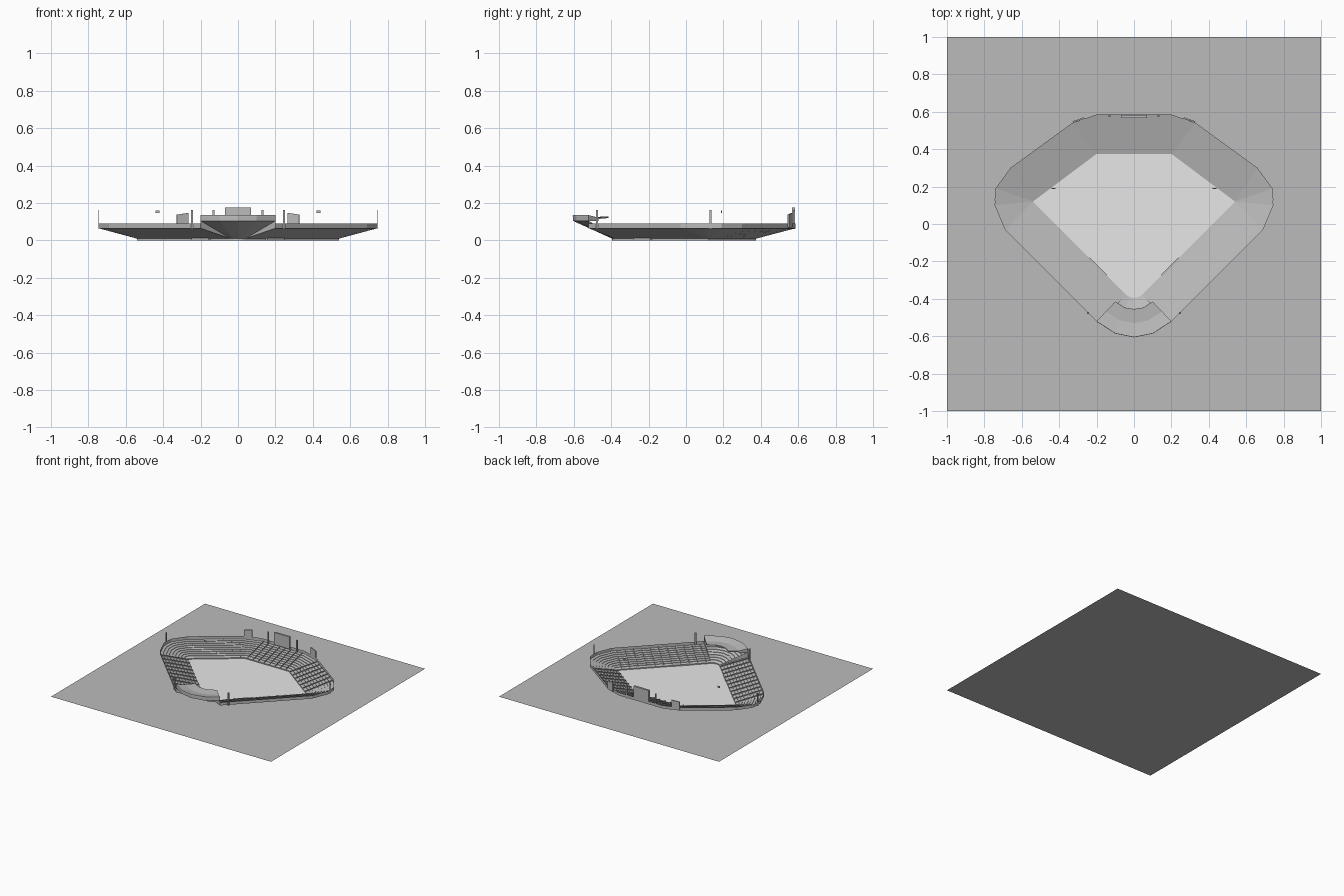
import bpy, bmesh
from mathutils import Vector

cube = bpy.data.objects.get("Cube")
if cube:
    bpy.data.objects.remove(cube, do_unlink=True)


def make_material(name, rgb):
    mat = bpy.data.materials.new(name)
    mat.use_nodes = True
    color = (*rgb, 1.0)
    mat.diffuse_color = color
    mat.node_tree.nodes["Principled BSDF"].inputs["Base Color"].default_value = color
    return mat


concrete = make_material("concrete grey", (0.5, 0.5, 0.5))
field_white = make_material("field white", (0.95, 0.95, 0.95))


def build(name, polygons, mat=concrete, mirror=False, thickness=0.0):
    """Make one object from a list of polygons, optionally mirrored over x."""
    bm = bmesh.new()
    for poly in polygons:
        bm.faces.new([bm.verts.new(p) for p in poly])
        if mirror:
            bm.faces.new([bm.verts.new((-p[0], p[1], p[2])) for p in reversed(poly)])
    bmesh.ops.remove_doubles(bm, verts=bm.verts, dist=1e-5)
    bmesh.ops.dissolve_degenerate(bm, edges=bm.edges, dist=1e-5)
    mesh = bpy.data.meshes.new(name)
    bm.to_mesh(mesh)
    bm.free()
    mesh.materials.append(mat)
    obj = bpy.data.objects.new(name, mesh)
    bpy.context.collection.objects.link(obj)
    if thickness:
        solid = obj.modifiers.new("thickness", "SOLIDIFY")
        solid.thickness = thickness
    return obj


def box(name, center, size):
    bm = bmesh.new()
    bmesh.ops.create_cube(bm, size=1)
    bmesh.ops.scale(bm, vec=size, verts=bm.verts)
    bmesh.ops.translate(bm, vec=center, verts=bm.verts)
    mesh = bpy.data.meshes.new(name)
    bm.to_mesh(mesh)
    bm.free()
    mesh.materials.append(concrete)
    obj = bpy.data.objects.new(name, mesh)
    bpy.context.collection.objects.link(obj)
    return obj


def at(point, z):
    return Vector((point[0], point[1], z))


def upright(a, b, height):
    """Vertical strip standing on the line from a to b."""
    up = Vector((0, 0, height))
    return [a, b, b + up, a + up]


# Plan of the +x half, from the front corner round to the back
CORNER, BACK = (0.54, 0.12), (0.2, 0.375)
inner = [(0, -0.395), (0.025, -0.39), (0.04, -0.38), CORNER, CORNER, CORNER,
         CORNER, BACK, BACK, (0, 0.375)]
outer = [(0, -0.605), (0.1, -0.585), (0.2, -0.52), (0.69, -0.03), (0.745, 0.1),
         (0.74, 0.19), (0.66, 0.3), (0.33, 0.54), (0.2, 0.585), (0, 0.585)]
FRONT = 2            # sections before this index belong to the tall front stand
FOOT = 0.01          # height of the inner edge

# Ground and field
build("ground", [[(-1, -1, 0), (1, -1, 0), (1, 1, 0), (-1, 1, 0)]])
half = inner[:4] + [BACK]
loop = half + [(-x, y) for x, y in reversed(half[1:])]
build("field", [[at(p, 0.002) for p in loop]], field_white)

# Stands: sloped decks, outer parapets, low inner wall, seat rows and aisles
aisle_counts = {2: 11, 6: 7, 8: 4}
decks, parapets, field_wall, rows, aisles = [], [], [], [], []
for i in range(len(inner) - 1):
    top, rim = (0.105, 0.135) if i < FRONT else (0.065, 0.09)
    a, b = at(inner[i], FOOT), at(inner[i + 1], FOOT)
    c, d = at(outer[i + 1], top), at(outer[i], top)
    decks.append([a, b, c, d] if inner[i] != inner[i + 1] else [a, c, d])
    parapets.append(upright(d, c, rim - top))
    if inner[i] != inner[i + 1]:
        field_wall.append(upright(at(inner[i], 0), at(inner[i + 1], 0), FOOT))
    for r in range(1, 9):
        t = r / 9
        rows.append(upright(a.lerp(d, t), b.lerp(c, t), 0.004))
    count = aisle_counts.get(i, 0)
    for k in range(count):
        s = (k + 0.5) / count
        aisles.append(upright(a.lerp(b, s), d.lerp(c, s), 0.008))

build("stand_decks", decks, mirror=True)
build("stand_parapets", parapets, mirror=True)
build("field_wall", field_wall, mirror=True)
build("seat_rows", rows, mirror=True)
build("aisle_rails", aisles, mirror=True)

# Front stand end walls and roof
end_out, end_in = outer[FRONT], inner[FRONT]
build("front_stand_end", [[at(end_in, FOOT), at(end_out, 0.065), at(end_out, 0.105)]],
      mirror=True)
lip = [(0, -0.455), (0.05, -0.447), (0.1, -0.415)]
roof, roof_end = [], []
mid = [at(o, 0).lerp(at(l, 0), 0.5) for o, l in zip(outer, lip)]
for i in range(FRONT):
    roof.append([at(outer[i], 0.135), at(outer[i + 1], 0.135),
                 at(mid[i + 1], 0.122), at(mid[i], 0.122)])
    roof.append([at(mid[i], 0.122), at(mid[i + 1], 0.122),
                 at(lip[i + 1], 0.127), at(lip[i], 0.127)])
roof_end.append([at(end_out, 0.105), at(mid[FRONT], 0.105),
                 at(mid[FRONT], 0.122), at(end_out, 0.135)])
build("front_roof", roof, mirror=True, thickness=0.007)
build("front_roof_end", roof_end, mirror=True)

# Scoreboards along the back rim
box("main_scoreboard", (0, 0.576, 0.127), (0.14, 0.016, 0.1))
build("side_scoreboard",
      [[(0.265, 0.563, 0.07), (0.325, 0.542, 0.07),
        (0.325, 0.542, 0.138), (0.265, 0.563, 0.147)]],
      mirror=True, thickness=0.008)

# Light posts, dugouts and small raised lamps on both sides
for side, tag in ((1, "left"), (-1, "right")):
    for place, (x, y) in (("front", (0.245, -0.475)), ("side", (0.744, 0.13)),
                          ("back", (0.13, 0.578))):
        width = 0.004 if place == "side" else 0.01
        box(f"{place}_post_{tag}", (side * x, y, 0.112), (width, 0.01, 0.104))
    box(f"raised_lamp_{tag}", (side * 0.43, 0.19, 0.153), (0.02, 0.004, 0.014))
    dugout = box(f"dugout_{tag}", (0, 0, 0), (0.13, 0.018, 0.012))
    dugout.location = (side * 0.197, -0.232, 0.006)
    dugout.rotation_euler.z = side * 0.785
